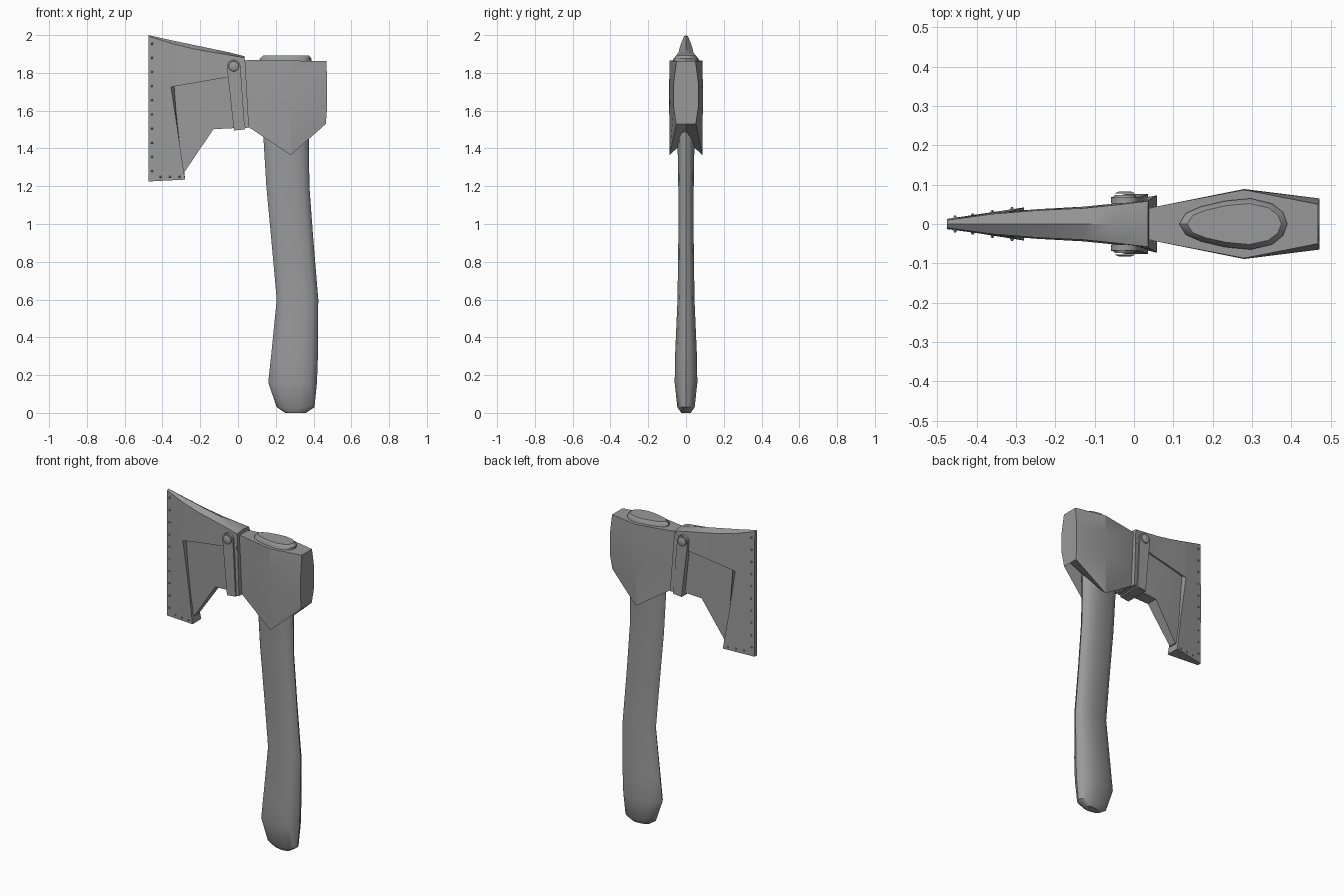
import bpy, bmesh, math
from mathutils import Matrix, Vector

cube = bpy.data.objects.get("Cube")
if cube:
    bpy.data.objects.remove(cube, do_unlink=True)

GREY = (0.32, 0.32, 0.32, 1)
mat = bpy.data.materials.new("plain grey")
mat.use_nodes = True
mat.diffuse_color = GREY
bsdf = mat.node_tree.nodes["Principled BSDF"]
bsdf.inputs["Base Color"].default_value = GREY


def finish(name, bm, angle=30):
    """Turn a bmesh into a named, shaded object."""
    bmesh.ops.recalc_face_normals(bm, faces=bm.faces)
    mesh = bpy.data.meshes.new(name)
    bm.to_mesh(mesh)
    bm.free()
    mesh.materials.append(mat)
    obj = bpy.data.objects.new(name, mesh)
    bpy.context.collection.objects.link(obj)
    bpy.ops.object.select_all(action='DESELECT')
    obj.select_set(True)
    bpy.context.view_layer.objects.active = obj
    bpy.ops.object.shade_smooth_by_angle(angle=math.radians(angle))
    return obj


def loft(name, rings, angle=30):
    """Skin a row of closed rings and cap both ends."""
    bm = bmesh.new()
    rows = [[bm.verts.new(p) for p in ring] for ring in rings]
    for a, b in zip(rows, rows[1:]):
        for i in range(len(a)):
            j = (i + 1) % len(a)
            bm.faces.new((a[i], a[j], b[j], b[i]))
    bm.faces.new(rows[0])
    bm.faces.new(rows[-1])
    return finish(name, bm, angle)


def section(levels, bottom=0, ridge=0):
    """Ring symmetric in y; levels are (x, z, half width) from the bottom up."""
    xb, zb, _ = levels[0]
    xt, zt, _ = levels[-1]
    near = [(x, -h, z) for x, z, h in levels]
    far = [(x, h, z) for x, z, h in reversed(levels)]
    return [(xb, 0, zb + bottom)] + near + [(xt, 0, zt + ridge)] + far


# Handle: egg-shaped sections, (z, front x, back x, half width)
EGG = [(0, 0), (.06, .42), (.2, .68), (.42, .9), (.66, 1), (.86, .8), (.96, .45), (1, 0)]
egg = EGG + [(t, -w) for t, w in EGG[-2:0:-1]]
handle = [(0, .25, .36, .025), (.03, .205, .405, .046), (.16, .16, .418, .06),
          (.3, .175, .423, .058), (.6, .205, .425, .045), (.9, .178, .4, .041),
          (1.2, .15, .378, .041), (1.45, .135, .375, .045), (1.8, .118, .388, .064),
          (1.875, .115, .39, .065), (1.892, .135, .375, .052)]
loft("handle", [[(a + (b - a) * t, w * h, z) for t, w in egg] for z, a, b, h in handle], 40)

# Head: eye block with pointed lugs and a chamfered poll
loft("head", [
    section([(.045, 1.52, .042), (.045, 1.62, .042), (.045, 1.75, .042), (.045, 1.868, .042)]),
    section([(.28, 1.365, .087), (.28, 1.62, .089), (.28, 1.75, .089), (.28, 1.865, .087)], .08),
    section([(.465, 1.53, .052), (.472, 1.62, .065), (.472, 1.75, .065), (.468, 1.862, .05)]),
], 20)

# Blade and neck, mostly inside the cover
loft("blade", [
    section([(-.46, 1.24, .004), (-.46, 1.9, .004)]),
    section([(-.28, 1.28, .024), (-.28, 1.86, .026)]),
    section([(-.13, 1.502, .035), (-.13, 1.86, .035)]),
    section([(.07, 1.512, .042), (.07, 1.866, .042)]),
])

# Cover: edge guard, upper flap and collar
loft("edge_guard", [
    section([(-.475, 1.225, .011), (-.475, 1.5, .013), (-.475, 1.725, .013), (-.475, 1.994, .01)], 0, .006),
    section([(-.28, 1.235, .042), (-.322, 1.51, .031), (-.355, 1.725, .029), (-.355, 1.957, .026)], 0, .016),
])
loft("upper_flap", [
    section([(-.355, 1.725, .029), (-.355, 1.957, .026)], 0, .016),
    section([(-.24, 1.745, .038), (-.24, 1.928, .035)], 0, .021),
    section([(-.13, 1.764, .044), (-.13, 1.908, .04)], 0, .018),
    section([(-.05, 1.778, .052), (-.05, 1.895, .048)], 0, .014),
    section([(.035, 1.79, .063), (.035, 1.88, .058)], 0, .008),
])
loft("collar", [
    section([(-.02, 1.505, .054), (-.052, 1.8, .052)]),
    section([(.058, 1.51, .073), (.037, 1.878, .06)]),
])

# Strap under the neck, with a rounded tab and a snap button on each side
loft("strap_base", [section([(x, 1.497 + x * .1, .074), (x, 1.515, .074)]) for x in (-.022, .036)])
for side, label in ((-1, "front"), (1, "back")):
    bm = bmesh.new()
    tab = [(-.022, 1.498), (.036, 1.502)]
    for i in range(9):
        a = math.pi * i / 8
        tab.append((-.023 + .036 * math.cos(a), 1.835 + .036 * math.sin(a)))
    face = bm.faces.new([bm.verts.new((x, side * .052, z)) for x, z in tab])
    grown = bmesh.ops.extrude_face_region(bm, geom=[face])
    outer = [g for g in grown["geom"] if isinstance(g, bmesh.types.BMVert)]
    for v in outer:
        v.co.y = side * (.068 if v.co.z > 1.6 else .076)
    finish("strap_tab_" + label, bm)

    bm = bmesh.new()
    turn = Matrix.Rotation(-side * math.pi / 2, 4, 'X')
    for radius, top, depth, y in ((.032, .026, .018, .074), (.026, .014, .005, .083)):
        where = Matrix.Translation((-.023, side * (y - depth / 2), 1.835)) @ turn
        bmesh.ops.create_cone(bm, cap_ends=True, segments=16, radius1=radius,
                              radius2=top, depth=depth, matrix=where)
    finish("snap_button_" + label, bm)

    # Rivets down the cutting edge and along the lower hem
    bm = bmesh.new()
    spots = [(-.455, 1.28 + .075 * i, .017) for i in range(10)]
    spots += [(-.41 + .05 * i, 1.25, .023 + .008 * i) for i in range(3)]
    for x, z, y in spots:
        where = Matrix.Translation((x, side * y, z)) @ turn
        bmesh.ops.create_cone(bm, cap_ends=True, segments=6, radius1=.007,
                              radius2=.003, depth=.008, matrix=where)
    finish("rivets_" + label, bm)
